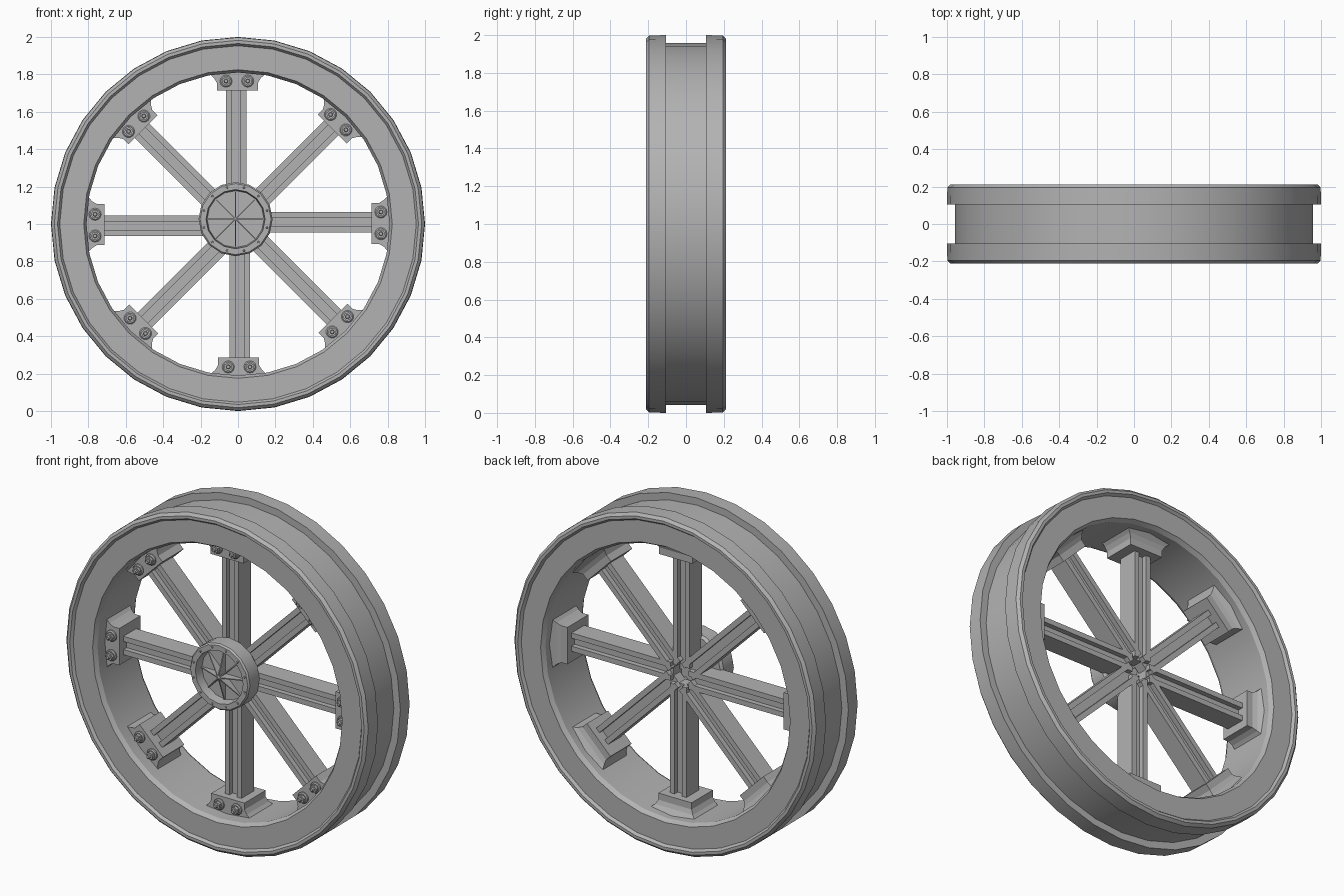
import bpy, bmesh, math
from mathutils import Matrix

if "Cube" in bpy.data.objects:
    bpy.data.objects.remove(bpy.data.objects["Cube"])

C = Matrix.Translation((0, 0, 1.0))          # wheel centre
HUB = Matrix.Translation((-0.013, 0, 1.026))  # hub sits slightly off centre

grey = bpy.data.materials.new("dark_grey")
grey.diffuse_color = (0.45, 0.45, 0.45, 1)
grey.use_nodes = True
grey.node_tree.nodes["Principled BSDF"].inputs["Base Color"].default_value = grey.diffuse_color


def make(name, verts, faces, mat=Matrix(), smooth=None):
    me = bpy.data.meshes.new(name)
    me.from_pydata(verts, [], faces)
    bm = bmesh.new()
    bm.from_mesh(me)
    bmesh.ops.remove_doubles(bm, verts=bm.verts, dist=1e-6)
    bmesh.ops.recalc_face_normals(bm, faces=bm.faces)
    bm.transform(mat)
    bm.to_mesh(me)
    bm.free()
    me.materials.append(grey)
    ob = bpy.data.objects.new(name, me)
    bpy.context.collection.objects.link(ob)
    if smooth:
        bpy.ops.object.select_all(action='DESELECT')
        bpy.context.view_layer.objects.active = ob
        ob.select_set(True)
        bpy.ops.object.shade_smooth_by_angle(angle=math.radians(smooth))
    return ob


def lathe(name, prof, n, mat, closed=False, smooth=None):
    """Spin an (r, y) profile about the y axis."""
    m = len(prof)
    verts = [(r * math.sin(2 * math.pi * i / n), y, r * math.cos(2 * math.pi * i / n))
             for i in range(n) for r, y in prof]
    faces = [(i * m + j, i * m + (j + 1) % m,
              ((i + 1) % n) * m + (j + 1) % m, ((i + 1) % n) * m + j)
             for i in range(n) for j in range(m if closed else m - 1)]
    if not closed:  # cap both ends
        faces += [[i * m for i in range(n)], [i * m + m - 1 for i in range(n)]]
    return make(name, verts, faces, mat, smooth)


def loft(name, sections, mat):
    """Join equal-length point loops and cap the ends."""
    n = len(sections[0])
    verts = [p for s in sections for p in s]
    faces = [(k * n + i, k * n + (i + 1) % n, (k + 1) * n + (i + 1) % n, (k + 1) * n + i)
             for k in range(len(sections) - 1) for i in range(n)]
    faces += [list(range(n)), list(range(len(verts) - n, len(verts)))]
    return make(name, verts, faces, mat)


# Rim: two raised flanges, centre groove, recessed side faces
half = [(0.957, -0.105), (1.0, -0.105), (0.998, -0.195), (0.982, -0.211), (0.965, -0.211),
        (0.953, -0.195), (0.825, -0.195), (0.81, -0.17)]
lathe("rim", half + [(r, -y) for r, y in reversed(half)], 32, C, closed=True, smooth=30)

# H-section of a spoke
a, b, d, w = 0.055, 0.024, 0.06, 0.03
h_sec = [(-a, -d), (-b, -d), (-b, -w), (b, -w), (b, -d), (a, -d),
         (a, d), (b, d), (b, w), (-b, w), (-b, d), (-a, d)]

for k in range(8):
    M = C @ Matrix.Rotation(k * math.pi / 4, 4, 'Y')
    # spoke
    loft(f"spoke_{k}", [[(x - 0.01, y, r) for x, y in h_sec] for r in (0.06, 0.74)], M)
    # flared bracket fixing the spoke to the rim
    secs = []
    for hx, back, r in [(0.11, 0.10, 0.715), (0.11, 0.10, 0.755),
                        (0.125, 0.11, 0.78), (0.168, 0.14, 0.82)]:
        secs.append([(-hx - 0.003, -0.1, r), (hx - 0.003, -0.1, r),
                     (hx - 0.003, back, r), (-hx - 0.003, back, r)])
    loft(f"bracket_{k}", secs, M)
    # two bolts on the bracket front
    for s in (-1, 1):
        B = M @ Matrix.Translation((s * 0.058 - 0.006, 0, 0.764))
        lathe(f"washer_{k}_{s}", [(0.033, -0.09), (0.033, -0.108), (0.027, -0.113)], 12, B, smooth=30)
        lathe(f"nut_{k}_{s}", [(0.023, -0.11), (0.023, -0.13)], 6, B)
        lathe(f"bolt_end_{k}_{s}", [(0.012, -0.12), (0.012, -0.139), (0.009, -0.144)], 8, B, smooth=30)

# Hub drum with dished front
lathe("hub", [(0.185, -0.045), (0.198, -0.06), (0.198, -0.15), (0.19, -0.16),
              (0.158, -0.16), (0.152, -0.105)], 16, HUB, smooth=30)

# Triangular ribs radiating from the hub centre
for k in range(8):
    M = HUB @ Matrix.Rotation(k * math.pi / 4, 4, 'Y')
    tri = [(-0.095, 0.0), (-0.17, 0.0), (-0.11, 0.155), (-0.095, 0.155)]
    loft(f"hub_rib_{k}", [[(x, y, r) for y, r in tri] for x in (-0.003, 0.003)], M)

# Rivets around the hub ring
for k in range(12):
    M = HUB @ Matrix.Rotation((k + 0.5) * math.pi / 6, 4, 'Y') @ Matrix.Translation((0, 0, 0.174))
    lathe(f"hub_rivet_{k}", [(0.006, -0.155), (0.006, -0.163), (0.004, -0.166)], 8, M, smooth=30)
